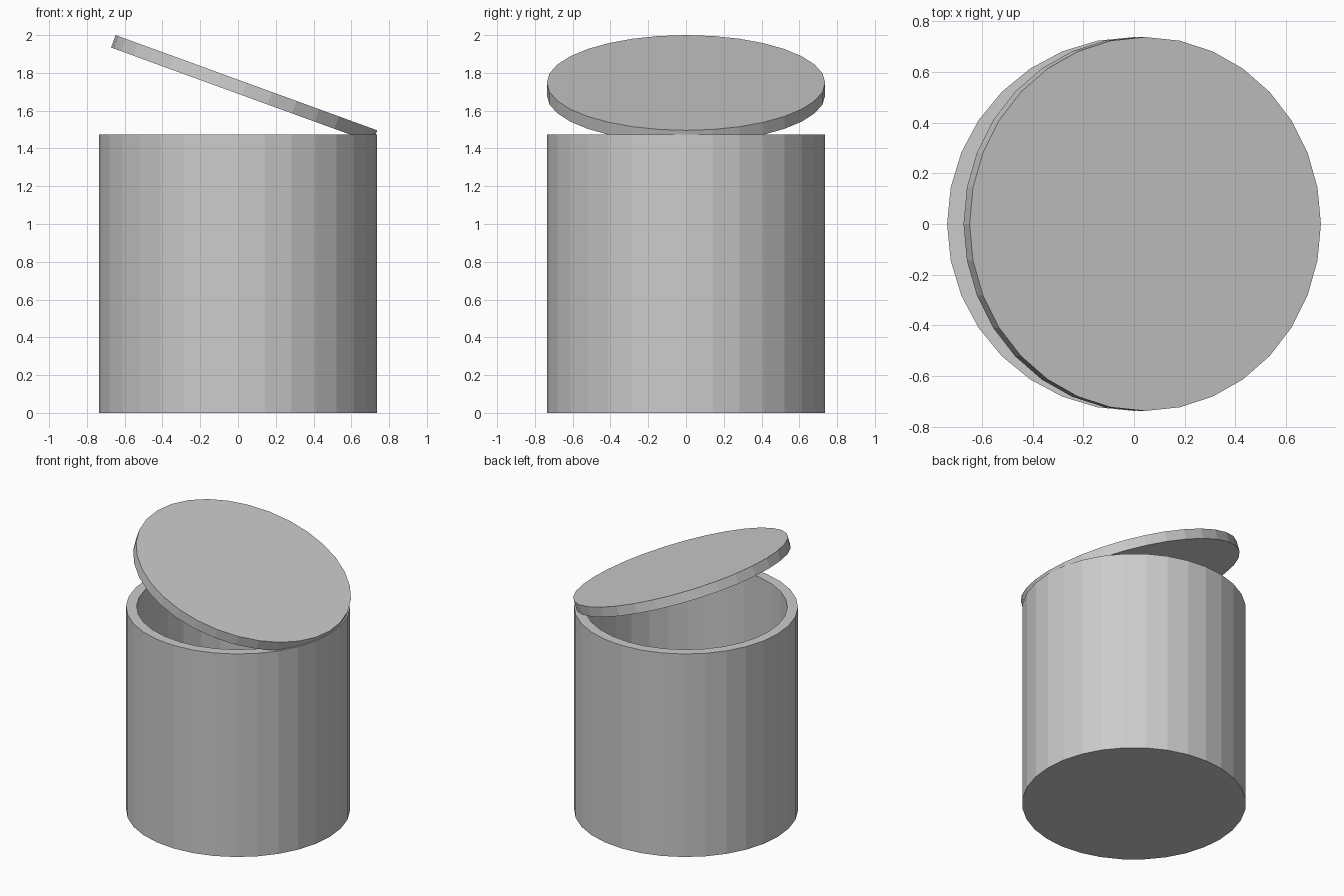
import bpy, bmesh, math
from mathutils import Matrix, Vector

if "Cube" in bpy.data.objects:
    bpy.data.objects.remove(bpy.data.objects["Cube"])

SIDES = 32
R, R_IN = 0.737, 0.667
H, FLOOR, LID = 1.474, 0.07, 0.07
TILT = math.radians(20)


def lathe(name, profile):
    """Closed solid: each (radius, z) becomes a ring, the two ends are capped."""
    bm = bmesh.new()
    rings = []
    for r, z in profile:
        angles = [2 * math.pi * i / SIDES for i in range(SIDES)]
        rings.append([bm.verts.new((r * math.cos(a), r * math.sin(a), z)) for a in angles])
    for low, high in zip(rings, rings[1:]):
        for i in range(SIDES):
            j = (i + 1) % SIDES
            bm.faces.new((low[i], low[j], high[j], high[i]))
    bm.faces.new(rings[0][::-1])
    bm.faces.new(rings[-1])
    bmesh.ops.recalc_face_normals(bm, faces=bm.faces)
    mesh = bpy.data.meshes.new(name)
    bm.to_mesh(mesh)
    bm.free()
    obj = bpy.data.objects.new(name, mesh)
    bpy.context.collection.objects.link(obj)
    return obj


# Hollow container: outer wall, rim, inner wall, floor
lathe("container", [(R, 0), (R, H), (R_IN, H), (R_IN, FLOOR)])

# Lid disc, tipped open, its low edge resting on the right side of the rim
lid = lathe("lid", [(R, -LID), (R, 0)])
top_centre = Vector((R - R * math.cos(TILT), 0, 2.0 - R * math.sin(TILT)))
lid.matrix_world = Matrix.Translation(top_centre) @ Matrix.Rotation(TILT, 4, 'Y')
